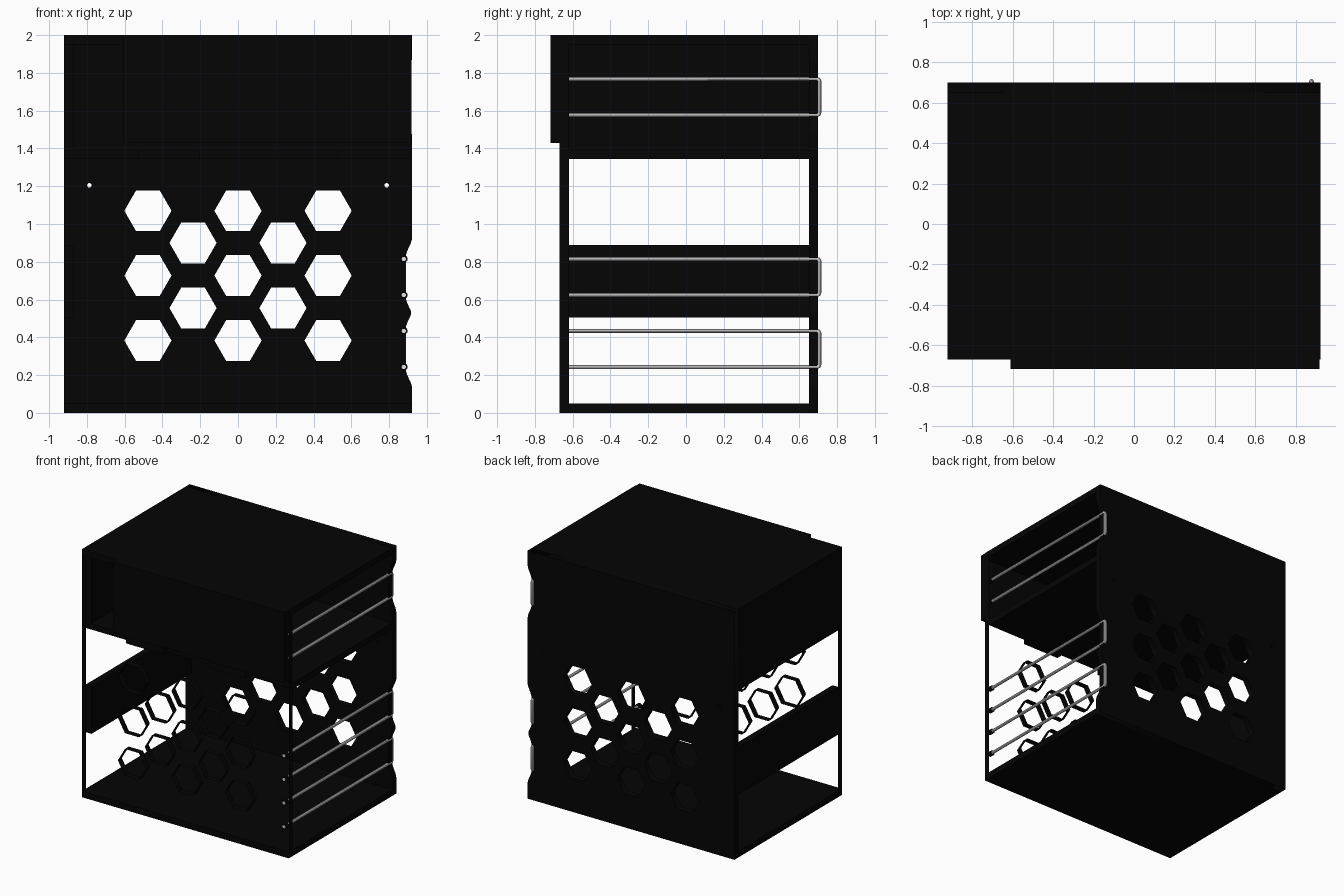
import bpy, bmesh, math

old = bpy.data.objects.get("Cube")
if old:
    bpy.data.objects.remove(old, do_unlink=True)


def material(name, value):
    m = bpy.data.materials.new(name)
    m.use_nodes = True
    color = (value, value, value, 1)
    m.diffuse_color = color
    m.node_tree.nodes["Principled BSDF"].inputs["Base Color"].default_value = color
    return m


BLACK = material("black_panel", 0.0015)
STEEL = material("steel_grey", 0.75)

W, FRONT, BACK, TOP, T = 0.922, -0.67, 0.7, 2.0, 0.05


def link(name, data, mat):
    ob = bpy.data.objects.new(name, data)
    bpy.context.collection.objects.link(ob)
    data.materials.append(mat)
    return ob


def finish(name, bm, mat):
    me = bpy.data.meshes.new(name)
    bm.to_mesh(me)
    bm.free()
    return link(name, me, mat)


def box(name, lo, hi):
    bm = bmesh.new()
    bmesh.ops.create_cube(bm, size=1)
    for v in bm.verts:
        v.co = [(a + b) / 2 + c * (b - a) for a, b, c in zip(lo, hi, v.co)]
    return finish(name, bm, BLACK)


def ring(cx, cz, r, n):
    return [(cx + r * math.cos(math.tau * i / n), cz + r * math.sin(math.tau * i / n))
            for i in range(n)]


def to_mesh(ob):
    bpy.ops.object.select_all(action='DESELECT')
    ob.select_set(True)
    bpy.context.view_layer.objects.active = ob
    bpy.ops.object.convert(target='MESH')


def poly(curve, pts, closed):
    s = curve.splines.new('POLY')
    s.points.add(len(pts) - 1)
    for p, co in zip(s.points, pts):
        p.co = (*co, 1)
    s.use_cyclic_u = closed


# Shared layout: honeycomb vents and wire pairs
hexes = [(x, z) for x in (-0.477, 0, 0.477) for z in (0.383, 0.727, 1.07)]
hexes += [(x, z) for x in (-0.238, 0.238) for z in (0.555, 0.9)]
vents = [ring(x, z, 0.125, 6) for x, z in hexes]
wires = [(0.243, 0.434), (0.624, 0.815), (1.577, 1.768)]
WIRE_X = 0.878


# Back panel with scalloped grip recesses on its left edge, and two pin holes
def edge(z):
    d = min(abs(z - sum(w) / 2) for w in wires)
    t = min(max((d - 0.105) / 0.105, 0), 1)
    return W - 0.034 * (1 - t * t * (3 - 2 * t))


outline = [(-W, TOP), (-W, 0)] + [(edge(i * TOP / 100), i * TOP / 100) for i in range(101)]
pins = [ring(x, 1.205, 0.012, 12) for x in (-0.787, 0.787)]
panel = bpy.data.curves.new("back_panel", 'CURVE')
panel.dimensions = '2D'
panel.fill_mode = 'BOTH'
panel.extrude = T / 2
for loop in [outline] + vents + pins:
    poly(panel, [(x, z, 0) for x, z in loop], True)
ob = link("back_panel", panel, BLACK)
ob.rotation_euler.x = math.pi / 2
ob.location.y = BACK - T / 2
to_mesh(ob)

# Clear front panel: only its outer edge and the rims of its vents
bm = bmesh.new()
rim = [(-W, 0), (W, 0), (W, TOP), (-W, TOP)]
for loop in [rim] + vents:
    a = [bm.verts.new((x, FRONT, z)) for x, z in loop]
    b = [bm.verts.new((x, FRONT + T, z)) for x, z in loop]
    for i in range(len(loop)):
        j = (i + 1) % len(loop)
        bm.faces.new((a[i], a[j], b[j], b[i]))
finish("front_panel_edges", bm, BLACK)

# Floor, shelf and lid, with finger-joint tabs on the shelf
inner_front, inner_back = FRONT + T, BACK - T
for name, z in (("floor", 0), ("shelf", 1.345), ("lid", TOP - T)):
    start = inner_front if name == "shelf" else FRONT
    box(name, (-W, start, z), (W, inner_back, z + T))
for side, x in (("right", -0.53), ("left", 0.2)):
    box("shelf_tab_" + side, (x, FRONT, 1.345), (x + 0.33, inner_front, 1.345 + T))

# Right side: upper wall and middle rail
box("side_wall", (-W, inner_front, 1.345 + T), (-W + T, inner_back, TOP - T))
box("side_rail", (-W, inner_front, 0.505), (-W + T, inner_back, 0.89))

# Front cover plate over the top compartment
box("front_cover", (-0.61, -0.718, 1.43), (0.918, FRONT, TOP))

# Bent wire guards: two rods joined by a grip behind the back panel
for i, (lo, hi) in enumerate(wires):
    c = bpy.data.curves.new("wire_guard", 'CURVE')
    c.dimensions = '3D'
    c.bevel_depth = 0.012
    c.bevel_resolution = 3
    c.use_fill_caps = True
    y, r = 0.705, 0.012
    half = [(WIRE_X, FRONT, lo), (WIRE_X, y - r, lo),
            (WIRE_X, y - r * 0.3, lo + r * 0.3), (WIRE_X, y, lo + r)]
    other = [(x, yy, lo + hi - z) for x, yy, z in reversed(half)]
    poly(c, half + other, False)
    to_mesh(link("wire_guard_%d" % (i + 1), c, STEEL))
    bpy.ops.object.shade_smooth_by_angle()

    # Black collars where the rods meet the front
    for z in (lo, hi):
        bm = bmesh.new()
        bmesh.ops.create_cone(bm, cap_ends=True, segments=12,
                              radius1=0.02, radius2=0.02, depth=0.035)
        ob = finish("rod_collar", bm, BLACK)
        ob.rotation_euler.x = math.pi / 2
        ob.location = (WIRE_X, FRONT + 0.022, z)
